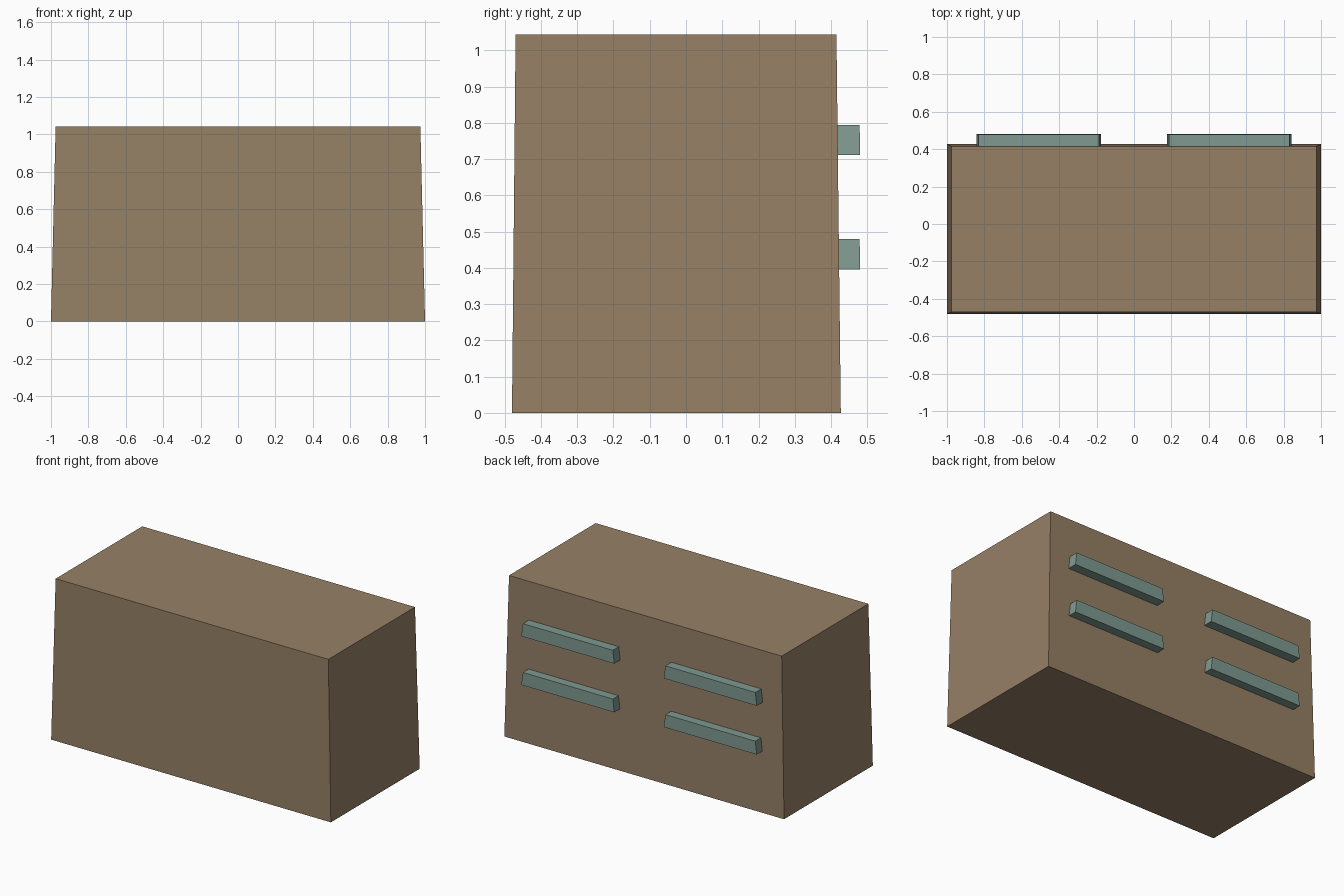
import bpy, bmesh

if "Cube" in bpy.data.objects:
    bpy.data.objects.remove(bpy.data.objects["Cube"])


def material(name, rgb):
    m = bpy.data.materials.new(name)
    m.diffuse_color = (*rgb, 1)
    m.use_nodes = True
    m.node_tree.nodes["Principled BSDF"].inputs["Base Color"].default_value = m.diffuse_color
    return m


def tapered_box(name, bottom, top, mat):
    """Box between two rectangles, each given as (x0, x1, y0, y1, z)."""
    bm = bmesh.new()
    rings = []
    for x0, x1, y0, y1, z in (bottom, top):
        rings.append([bm.verts.new((x, y, z))
                      for x, y in ((x0, y0), (x1, y0), (x1, y1), (x0, y1))])
    lo, hi = rings
    bm.faces.new(lo[::-1])
    bm.faces.new(hi)
    for i in range(4):
        j = (i + 1) % 4
        bm.faces.new((lo[i], lo[j], hi[j], hi[i]))
    mesh = bpy.data.meshes.new(name)
    bm.to_mesh(mesh)
    bm.free()
    mesh.materials.append(mat)
    ob = bpy.data.objects.new(name, mesh)
    bpy.context.collection.objects.link(ob)
    return ob


brown = material("brown", (0.305, 0.216, 0.133))
teal = material("grey_green", (0.21, 0.32, 0.28))

# Slightly drafted main block
tapered_box("body", (-1, 1, -0.48, 0.427, 0), (-0.975, 0.975, -0.47, 0.415, 1.043), brown)

# Two rows of rear bars, mirrored left to right
for row, z in (("lower", 0.396), ("upper", 0.711)):
    bar = tapered_box(row + "_bars", (0.177, 0.842, 0.41, 0.48, z),
                      (0.188, 0.831, 0.41, 0.479, z + 0.083), teal)
    bar.modifiers.new("mirror", 'MIRROR').use_axis[0] = True
